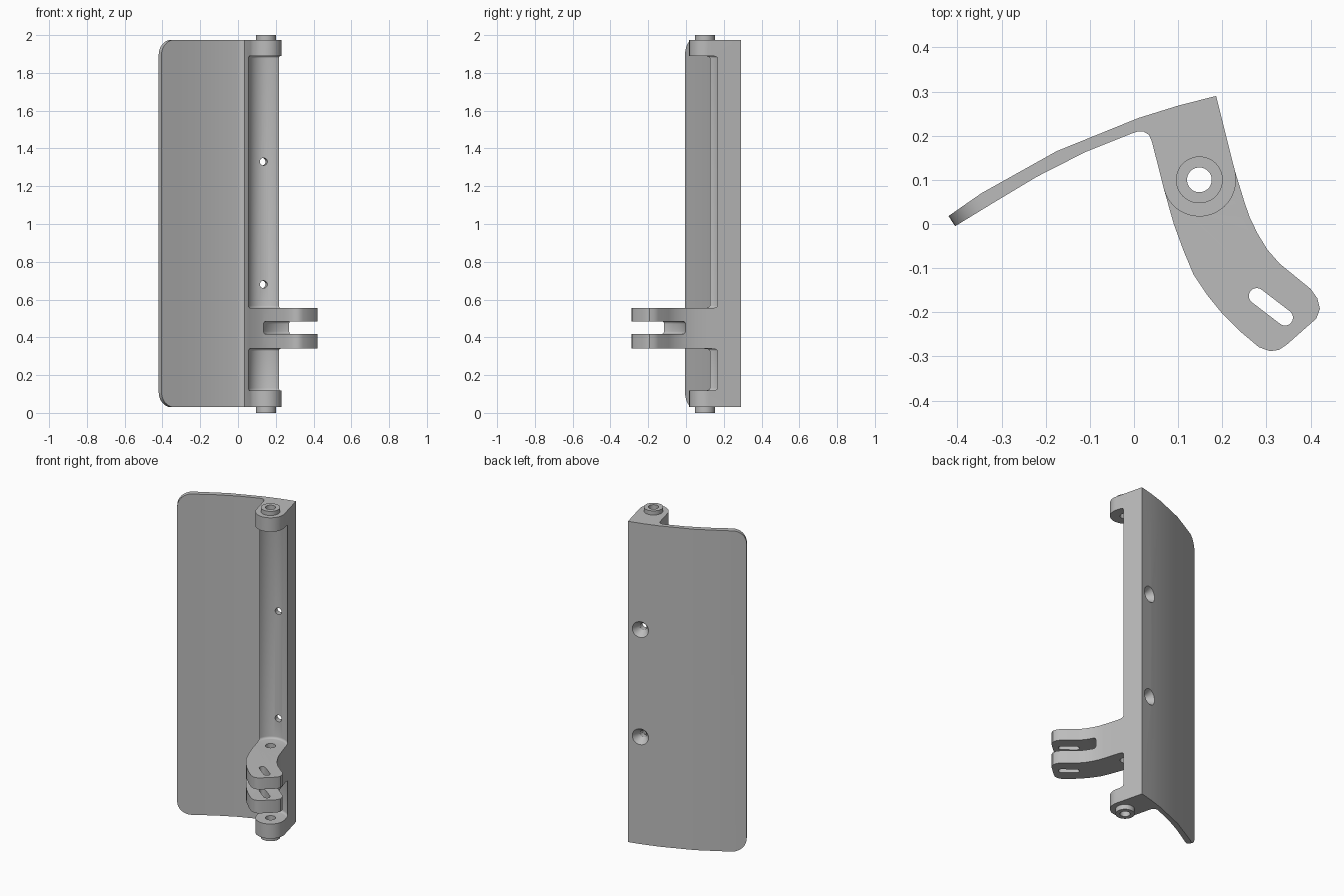
import bpy, bmesh
from math import cos, sin, radians
from mathutils import Matrix, Vector

cube = bpy.data.objects.get("Cube")
if cube:
    bpy.data.objects.remove(cube, do_unlink=True)

grey = bpy.data.materials.new("plain grey")
grey.use_nodes = True
colour = (0.5, 0.5, 0.5, 1)
grey.diffuse_color = colour
grey.node_tree.nodes["Principled BSDF"].inputs["Base Color"].default_value = colour


def finish(name, bm):
    bmesh.ops.recalc_face_normals(bm, faces=bm.faces)
    mesh = bpy.data.meshes.new(name)
    bm.to_mesh(mesh)
    bm.free()
    mesh.materials.append(grey)
    obj = bpy.data.objects.new(name, mesh)
    bpy.context.collection.objects.link(obj)
    return obj


def prism(name, outline, z0, z1, corner=0):
    """Extrude an outline upward; optionally round the corners of its far left end."""
    bm = bmesh.new()
    face = bm.faces.new([bm.verts.new((x, y, z0)) for x, y in outline])
    new = bmesh.ops.extrude_face_region(bm, geom=[face])["geom"]
    bmesh.ops.translate(bm, vec=(0, 0, z1 - z0),
                        verts=[v for v in new if isinstance(v, bmesh.types.BMVert)])
    if corner:
        ends = [e for e in bm.edges if all(v.co.x < -0.4 for v in e.verts)
                and abs(e.verts[0].co.z - e.verts[1].co.z) < 0.001]
        bmesh.ops.bevel(bm, geom=ends, offset=corner, segments=8, profile=0.5,
                        affect='EDGES')
    return finish(name, bm)


def cylinder(name, x, y, z0, z1, r, fillet=0):
    """Upright cylinder with optional rounded rims."""
    bm = bmesh.new()
    bmesh.ops.create_cone(bm, cap_ends=True, segments=48, radius1=r, radius2=r,
                          depth=z1 - z0, matrix=Matrix.Translation((x, y, (z0 + z1) / 2)))
    if fillet:
        rims = [e for e in bm.edges if abs(e.verts[0].co.z - e.verts[1].co.z) < 0.001]
        bmesh.ops.bevel(bm, geom=rims, offset=fillet, segments=4, profile=0.5,
                        affect='EDGES')
    return finish(name, bm)


def cone(name, start, end, r1, r2):
    """Tapered cutter between two points."""
    a, b = Vector(start), Vector(end)
    bm = bmesh.new()
    turn = (b - a).to_track_quat('Z', 'Y').to_matrix().to_4x4()
    bmesh.ops.create_cone(bm, cap_ends=True, segments=32, radius1=r1, radius2=r2,
                          depth=(b - a).length, matrix=Matrix.Translation((a + b) / 2) @ turn)
    return finish(name, bm)


def combine(target, other, operation):
    mod = target.modifiers.new("combine", 'BOOLEAN')
    mod.operation, mod.solver, mod.object = operation, 'EXACT', other
    bpy.context.view_layer.objects.active = target
    bpy.ops.object.modifier_apply(modifier=mod.name)
    bpy.data.objects.remove(other, do_unlink=True)


def arc(cx, cy, r, a0, a1, steps):
    angles = [radians(a0 + (a1 - a0) * i / steps) for i in range(steps + 1)]
    return [(cx + r * cos(a), cy + r * sin(a)) for a in angles]


PIN = (0.148, 0.1)
BOTTOM, TOP = 0.03, 1.975
ARM_LOW, ARM_HIGH = 0.34, 0.555

# Curved leaf, thick spine and hinge knuckle as one profile
leaf_back = [(-0.42, 0.018), (-0.345, 0.07), (-0.175, 0.165), (0.01, 0.24),
             (0.1, 0.268), (0.186, 0.29)]
leaf_front = [(0.041, 0.185), (0.034, 0.202), (0.022, 0.209), (0.01, 0.21),
              (-0.005, 0.205), (-0.11, 0.163), (-0.22, 0.107), (-0.32, 0.047),
              (-0.405, -0.005)]
knuckle = arc(*PIN, 0.083, 14, -166, 24)
bracket = prism("hinge_bracket", leaf_back + knuckle + leaf_front, BOTTOM, TOP, 0.08)

# Hollow channels around the pin axis, leaving a knuckle at each end
for low, high in ((0.118, ARM_LOW), (ARM_HIGH, 1.89)):
    combine(bracket, cylinder("channel_cutter", *PIN, low, high, 0.096, 0.013), 'DIFFERENCE')

# Bent arm with a rounded tip
arm_outline = [knuckle[0], (0.25, 0.05), (0.262, 0.015), (0.28, -0.022), (0.302, -0.058),
               (0.33, -0.09), (0.4, -0.147), (0.415, -0.168), (0.421, -0.192),
               (0.413, -0.214), (0.345, -0.274), (0.328, -0.285), (0.308, -0.288),
               (0.283, -0.279), (0.24, -0.243), (0.2, -0.203), (0.165, -0.16),
               (0.135, -0.115), (0.112, -0.06), (0.09, 0), knuckle[-1]]
arm = prism("arm", arm_outline, ARM_LOW, ARM_HIGH)

# Fork gap and slotted pin hole in the arm
combine(arm, cylinder("fork_cutter", 0.32, -0.2, 0.418, 0.485, 0.203, 0.014), 'DIFFERENCE')
slot = arc(0.342, -0.212, 0.018, -127, 53, 10) + arc(0.278, -0.163, 0.018, 53, 233, 10)
combine(arm, prism("slot_cutter", slot, 0.3, 0.6), 'DIFFERENCE')
combine(bracket, arm, 'UNION')

# Raised collars on both ends, then the pin hole
for low, high in ((0, 0.05), (1.95, 2)):
    combine(bracket, cylinder("collar", *PIN, low, high, 0.053), 'UNION')
combine(bracket, cylinder("pin_cutter", *PIN, -0.1, 2.1, 0.028), 'DIFFERENCE')

# Two countersunk screw holes through the spine
for z in (0.68, 1.33):
    combine(bracket, cone("screw_cutter", (0.148, 0.145, z), (0.105, 0.312, z), 0.02, 0.02),
            'DIFFERENCE')
    combine(bracket, cone("sink_cutter", (0.126, 0.23, z), (0.113, 0.281, z), 0.02, 0.054),
            'DIFFERENCE')

bpy.ops.object.select_all(action='DESELECT')
bracket.select_set(True)
bpy.context.view_layer.objects.active = bracket
bpy.ops.object.shade_smooth_by_angle(angle=radians(30))
